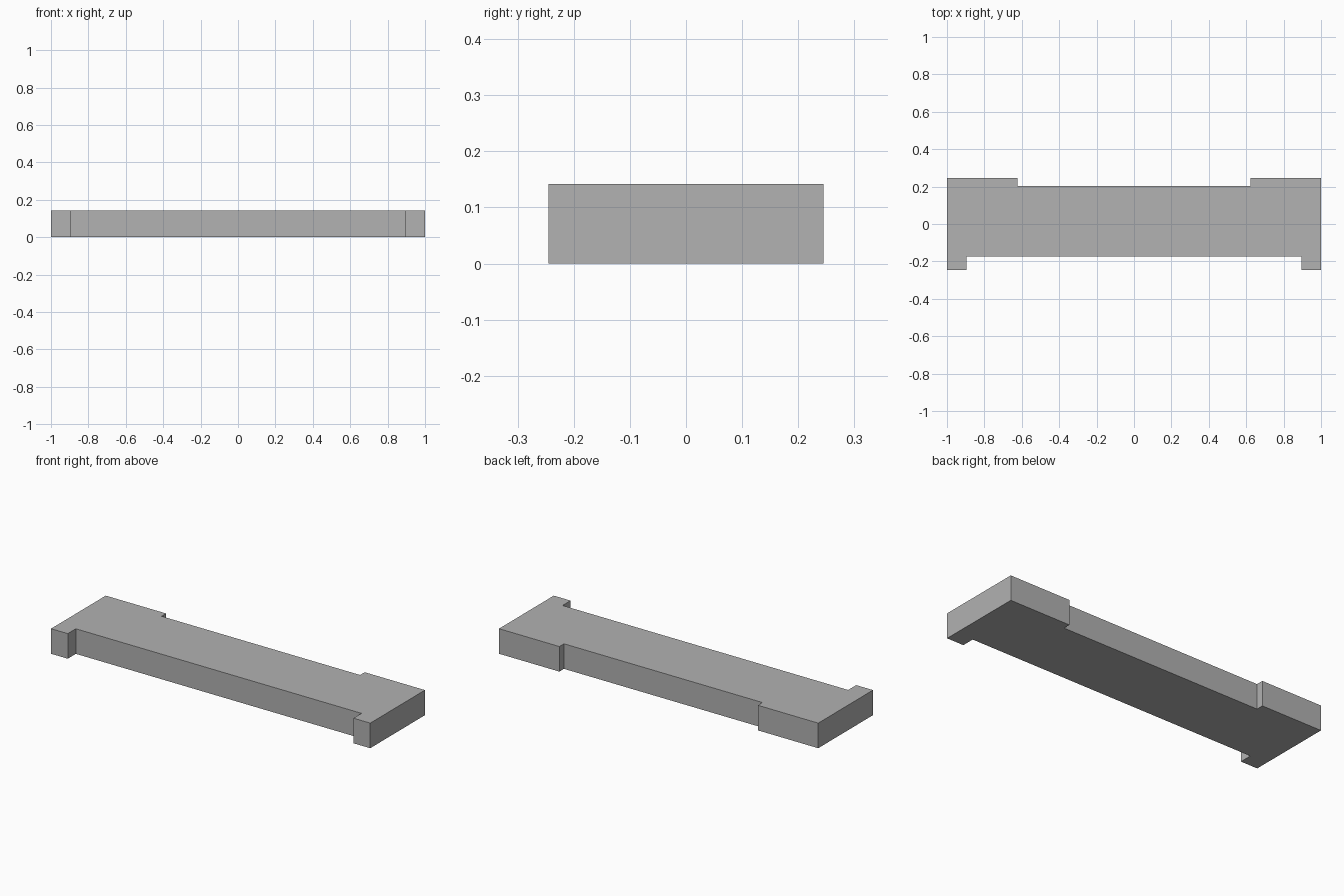
import bpy
import bmesh

# Remove the default cube
cube = bpy.data.objects.get("Cube")
if cube:
    bpy.data.objects.remove(cube, do_unlink=True)

HEIGHT = 0.142
HALF_DEPTH = 0.245
FRONT_X, FRONT_Y = 0.895, -0.173   # front recess between the end stubs
BACK_X, BACK_Y = 0.622, 0.204      # shallow back recess

# Plain grey material
grey = bpy.data.materials.new("plain_grey")
grey.use_nodes = True
colour = (0.445, 0.445, 0.445, 1)
grey.diffuse_color = colour
grey.node_tree.nodes["Principled BSDF"].inputs["Base Color"].default_value = colour

# Left half of the outline, front to back, then mirrored to the right
half = [(FRONT_X, FRONT_Y), (FRONT_X, -HALF_DEPTH), (1, -HALF_DEPTH),
        (1, HALF_DEPTH), (BACK_X, HALF_DEPTH), (BACK_X, BACK_Y)]
outline = half + [(-x, y) for x, y in reversed(half)]

# Slab: outline extruded straight up
bm = bmesh.new()
base = bm.faces.new([bm.verts.new((x, y, 0)) for x, y in outline])
result = bmesh.ops.extrude_face_region(bm, geom=[base], use_keep_orig=True)
top_verts = [v for v in result["geom"] if isinstance(v, bmesh.types.BMVert)]
bmesh.ops.translate(bm, verts=top_verts, vec=(0, 0, HEIGHT))
bmesh.ops.recalc_face_normals(bm, faces=bm.faces)

mesh = bpy.data.meshes.new("notched_slab")
bm.to_mesh(mesh)
bm.free()
mesh.materials.append(grey)
slab = bpy.data.objects.new("notched_slab", mesh)
bpy.context.collection.objects.link(slab)
